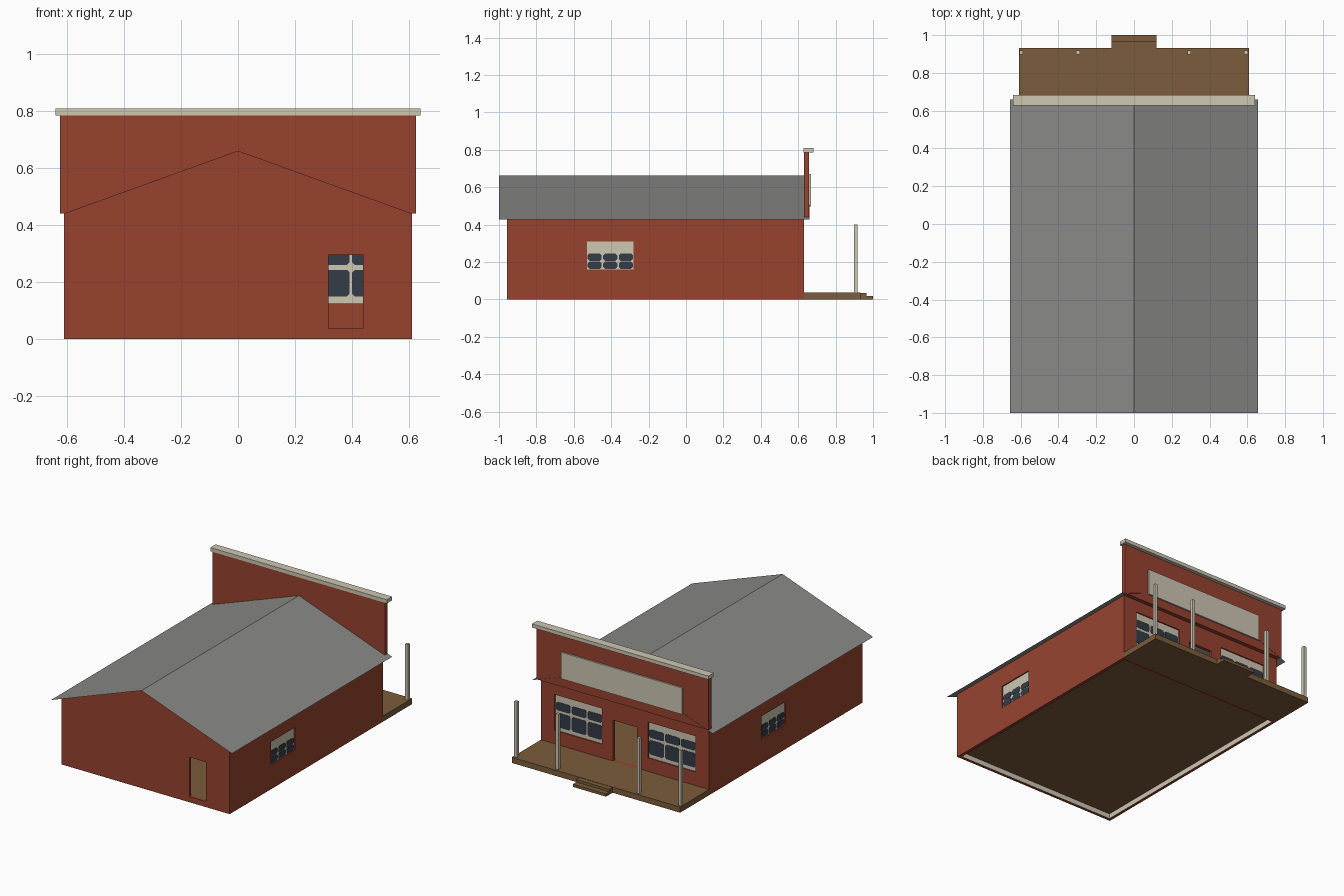
import bpy
from math import radians
from mathutils import Matrix

cube = bpy.data.objects.get("Cube")
if cube:
    bpy.data.objects.remove(cube, do_unlink=True)


def material(name, rgb):
    m = bpy.data.materials.new(name)
    m.use_nodes = True
    m.diffuse_color = (*rgb, 1)
    for n in m.node_tree.nodes:
        if n.type == 'BSDF_PRINCIPLED':
            n.inputs["Base Color"].default_value = (*rgb, 1)
    return m


RED = material("barn_red", (0.31, 0.055, 0.028))
CREAM = material("cream_trim", (0.62, 0.57, 0.45))
BROWN = material("wood_brown", (0.20, 0.107, 0.045))
GREY = material("roof_grey", (0.25, 0.25, 0.245))
GLASS = material("dark_glass", (0.034, 0.045, 0.065))


def add(name, mesh, *mats):
    ob = bpy.data.objects.new(name, mesh)
    bpy.context.collection.objects.link(ob)
    mesh.materials.clear()
    for m in mats:
        mesh.materials.append(m)
    return ob


def box(name, x0, x1, y0, y1, z0, z1, mat):
    verts = [(x, y, z) for z in (z0, z1) for x, y in
             ((x0, y0), (x1, y0), (x1, y1), (x0, y1))]
    faces = [(3, 2, 1, 0), (4, 5, 6, 7)]
    faces += [(i, (i + 1) % 4, (i + 1) % 4 + 4, i + 4) for i in range(4)]
    me = bpy.data.meshes.new(name)
    me.from_pydata(verts, [], faces)
    return add(name, me, mat)


def rect(u0, u1, z0, z1):
    return [(u0, z0), (u1, z0), (u1, z1), (u0, z1)]


def pane_outline(u0, u1, z0, z1, c):
    return [(u0 + c, z0), (u1 - c, z0), (u1, z0 + c), (u1, z1 - c),
            (u1 - c, z1), (u0 + c, z1), (u0, z1 - c), (u0, z0 + c)]


def panel(name, outlines, thick, axis, pos, outer, inner=None):
    """Upright slab facing the given axis; nested outlines become openings."""
    cu = bpy.data.curves.new(name, 'CURVE')
    cu.dimensions = '2D'
    cu.fill_mode = 'BOTH'
    cu.extrude = thick / 2
    for pts in outlines:
        sp = cu.splines.new('POLY')
        sp.points.add(len(pts) - 1)
        for p, (u, v) in zip(sp.points, pts):
            p.co = (u, v, 0, 1)
        sp.use_cyclic_u = True
    tmp = bpy.data.objects.new(name + "_outline", cu)
    bpy.context.collection.objects.link(tmp)
    dg = bpy.context.evaluated_depsgraph_get()
    me = bpy.data.meshes.new_from_object(tmp.evaluated_get(dg))
    bpy.data.objects.remove(tmp, do_unlink=True)
    spin = Matrix.Rotation(radians(90), 4, 'X')
    if axis == 'X':
        spin = Matrix.Rotation(radians(90), 4, 'Z') @ spin
    shift = (pos, 0, 0) if axis == 'X' else (0, pos, 0)
    me.transform(Matrix.Translation(shift) @ spin)
    ob = add(name, me, outer, inner or outer)
    # Room side of a wall takes the inner colour
    k = 0 if axis == 'X' else 1
    for f in me.polygons:
        f.use_smooth = False
        f.material_index = int(abs(f.center[k]) < abs(pos) - thick * 0.4)
    return ob


def window(name, u0, u1, z0, z1, axis, pos, rows):
    panel(name + "_frame", [rect(u0, u1, z0, z1)], 0.004, axis, pos, CREAM)
    w, h = (u1 - u0) / 3, z1 - z0
    outlines = [pane_outline(u0 + i * w + 0.004, u0 + (i + 1) * w - 0.004,
                             z0 + a * h, z0 + b * h, 0.01)
                for i in range(3) for a, b in rows]
    panel(name + "_panes", outlines, 0.008, axis, pos, GLASS)


# Main dimensions
W, BACK, FRONT, T = 0.61, 0.631, -0.957, 0.02
EAVE, RIDGE, FLOOR = 0.44, 0.66, 0.037
gable = [(-W, 0), (W, 0), (W, EAVE), (0, RIDGE), (-W, EAVE)]

# Gable walls with door and window openings
panel("front_wall", [gable, rect(0.317, 0.438, FLOOR, 0.295)], T, 'Y',
      FRONT + T / 2, RED, CREAM)
porch_windows = [(0.167, 0.51), (-0.51, -0.167)]
panel("porch_wall",
      [gable, rect(-0.087, 0.087, FLOOR, 0.305)]
      + [rect(a, b, 0.125, 0.36) for a, b in porch_windows],
      T, 'Y', BACK - T / 2, RED)
for side, (a, b) in zip(("left", "right"), porch_windows):
    window(side + "_porch_window", a, b, 0.125, 0.36, 'Y', BACK - T / 2,
           [(0.1, 0.5), (0.57, 0.8)])

# Side walls, each with one window
for side, s, a, b in (("left", 1, -0.53, -0.28), ("right", -1, -0.16, 0.09)):
    x = s * (W - T / 2)
    panel(side + "_wall",
          [rect(FRONT + T, BACK - T, 0, EAVE), rect(a, b, 0.16, 0.31)],
          T, 'X', x, RED, CREAM)
    window(side + "_window", a, b, 0.16, 0.31, 'X', x,
           [(0.02, 0.28), (0.31, 0.57)])

# Sheet roof
RX, RZ = 0.656, 0.426
roof = bpy.data.meshes.new("roof")
roof.from_pydata([(x, y, z) for y in (-1, 0.66)
                  for x, z in ((-RX, RZ), (0, RIDGE + 0.003), (RX, RZ))],
                 [], [(0, 1, 4, 3), (1, 2, 5, 4)])
add("roof", roof, GREY)

# Parapet with cap and blank sign board
box("parapet", -0.625, 0.625, BACK, 0.658, EAVE, 0.786, RED)
box("parapet_cap", -0.64, 0.64, 0.627, 0.682, 0.784, 0.808, CREAM)
box("sign_board", -0.44, 0.44, 0.658, 0.668, 0.497, 0.67, CREAM)

# Floor, porch deck and steps
box("floor", T - W, W - T, FRONT + T, BACK - T, FLOOR - 0.004, FLOOR, BROWN)
box("porch_deck", -W, W, BACK, 0.932, 0, FLOOR, BROWN)
box("upper_step", -0.12, 0.12, 0.932, 0.965, 0, FLOOR - 0.002, BROWN)
box("lower_step", -0.12, 0.12, 0.965, 1.0, 0, 0.018, BROWN)

# Porch posts
for i, x in enumerate((-0.597, -0.297, 0.293, 0.593)):
    box(f"porch_post_{i + 1}", x - 0.01, x + 0.01, 0.898, 0.918,
        FLOOR, 0.4, CREAM)
